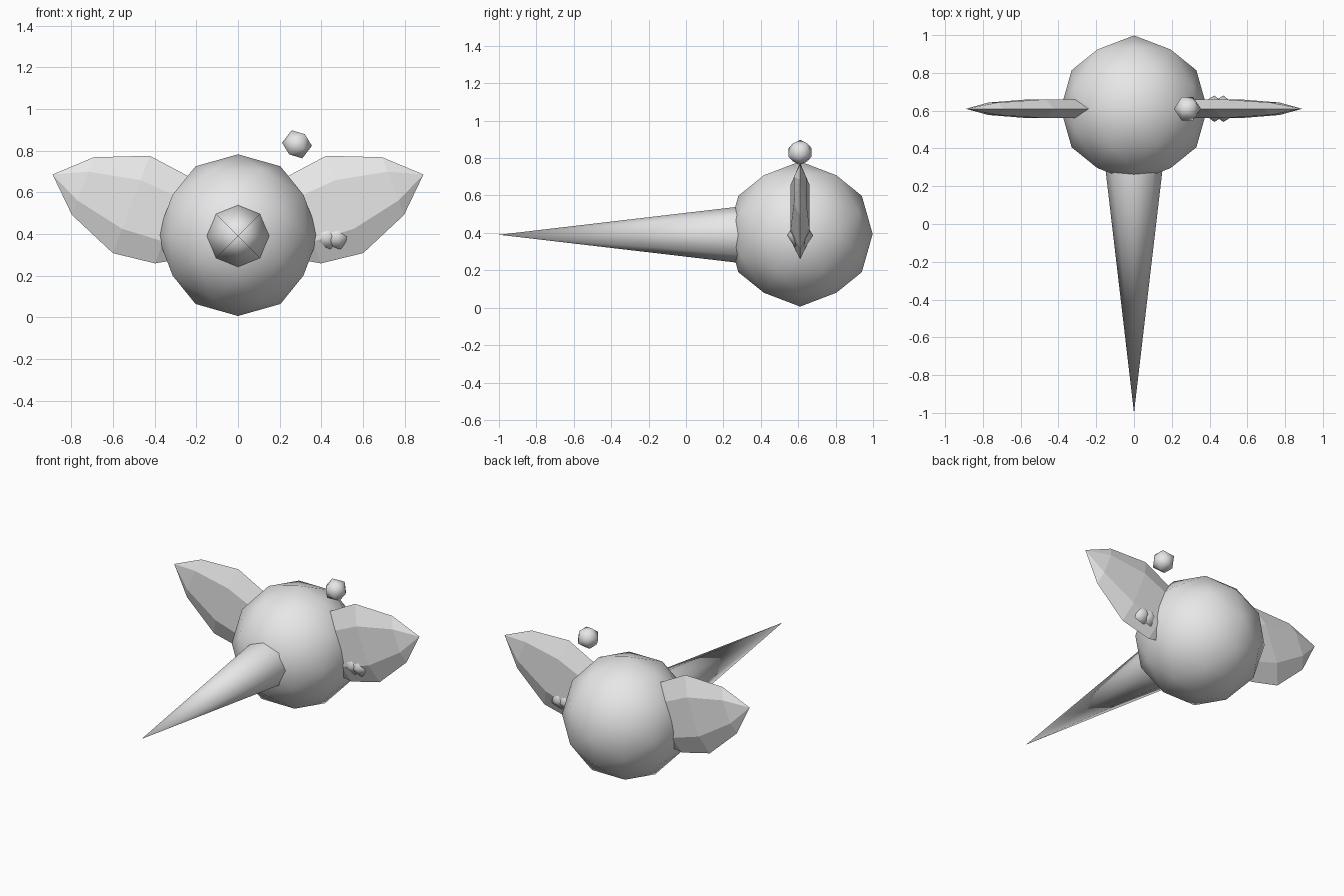
import bpy, bmesh, math
from mathutils import Vector, Matrix

if "Cube" in bpy.data.objects:
    bpy.data.objects.remove(bpy.data.objects["Cube"])

grey = bpy.data.materials.new("plain grey")
grey.diffuse_color = (0.8, 0.8, 0.8, 1)
grey.use_nodes = True
grey.node_tree.nodes["Principled BSDF"].inputs["Base Color"].default_value = grey.diffuse_color
CY, CZ = 0.61, 0.39          # body centre


def finish(name, bm, smooth):
    bmesh.ops.recalc_face_normals(bm, faces=bm.faces[:])
    for f in bm.faces:
        f.smooth = smooth
    me = bpy.data.meshes.new(name)
    bm.to_mesh(me)
    bm.free()
    me.materials.append(grey)
    ob = bpy.data.objects.new(name, me)
    bpy.context.collection.objects.link(ob)
    return ob


def ball(name, centre, radius, level, rot):
    bm = bmesh.new()
    bmesh.ops.create_icosphere(bm, subdivisions=level, radius=radius,
                               matrix=Matrix.Translation(centre) @ rot)
    return finish(name, bm, True)


# Body: low-poly sphere whose corners lie in the three axis planes
bm = bmesh.new()
a, b = 0.5257, 0.8507
for s in (1, -1):
    for t in (1, -1):
        for p in ((0, s * b, t * a), (s * a, 0, t * b), (s * b, t * a, 0)):
            bm.verts.new(p)
bmesh.ops.convex_hull(bm, input=bm.verts[:])
bmesh.ops.subdivide_edges(bm, edges=bm.edges[:], cuts=1, use_grid_fill=True)
for v in bm.verts:
    v.co = v.co.normalized() * 0.388 + Vector((0, CY, CZ + 0.004))
finish("body", bm, True)

# Beak: long eight-sided cone pointing forward
bm = bmesh.new()
bmesh.ops.create_cone(bm, cap_ends=True, segments=8, radius1=0.15, radius2=0, depth=1.28,
                      matrix=Matrix.Translation((0, -0.36, CZ)) @ Matrix.Rotation(math.pi / 2, 4, 'X'))
beak = finish("beak", bm, True)
for f in beak.data.polygons:
    f.use_smooth = len(f.vertices) < 8

# Wings: flattened six-sided leaf shapes, (distance from tip, half width, half thickness)
profile = [(0.156, 0.148, 0.033), (0.405, 0.25, 0.05), (0.612, 0.224, 0.05), (0.77, 0.13, 0.03)]
for side, label in ((1, "right_wing"), (-1, "left_wing")):
    tip = Vector((0.89, CY, 0.685))
    along = Vector((-0.934, 0, -0.355))
    up = Vector((-0.355, 0, 0.934))
    bm = bmesh.new()

    def vert(p):
        return bm.verts.new((p.x * side, p.y, p.z))

    rings = []
    for s, w, t in profile:
        ring = []
        for k in range(6):
            ang = k * math.pi / 3
            p = tip + along * s + up * (w * math.cos(ang))
            p.y += t * math.sin(ang) / 0.866
            ring.append(vert(p))
        rings.append(ring)
    end, root = vert(tip), vert(tip + along * 0.83)
    for k in range(6):
        n = (k + 1) % 6
        bm.faces.new((end, rings[0][k], rings[0][n]))
        bm.faces.new((root, rings[-1][n], rings[-1][k]))
        for r, q in zip(rings, rings[1:]):
            bm.faces.new((r[k], q[k], q[n], r[n]))
    finish(label, bm, False)

# Small loose ball above, and two overlapping balls set through one wing
ball("upper_ball", (0.283, CY, 0.83), 0.072, 1,
     Matrix.Rotation(0.1, 4, 'Y') @ Matrix.Rotation(math.pi / 2, 4, 'Y'))
for i, x in enumerate((0.425, 0.473)):
    ball("wing_ball_%d" % (i + 1), (x, CY, 0.387), 0.07, 1,
         Matrix.Rotation(math.pi / 2, 4, 'X'))
